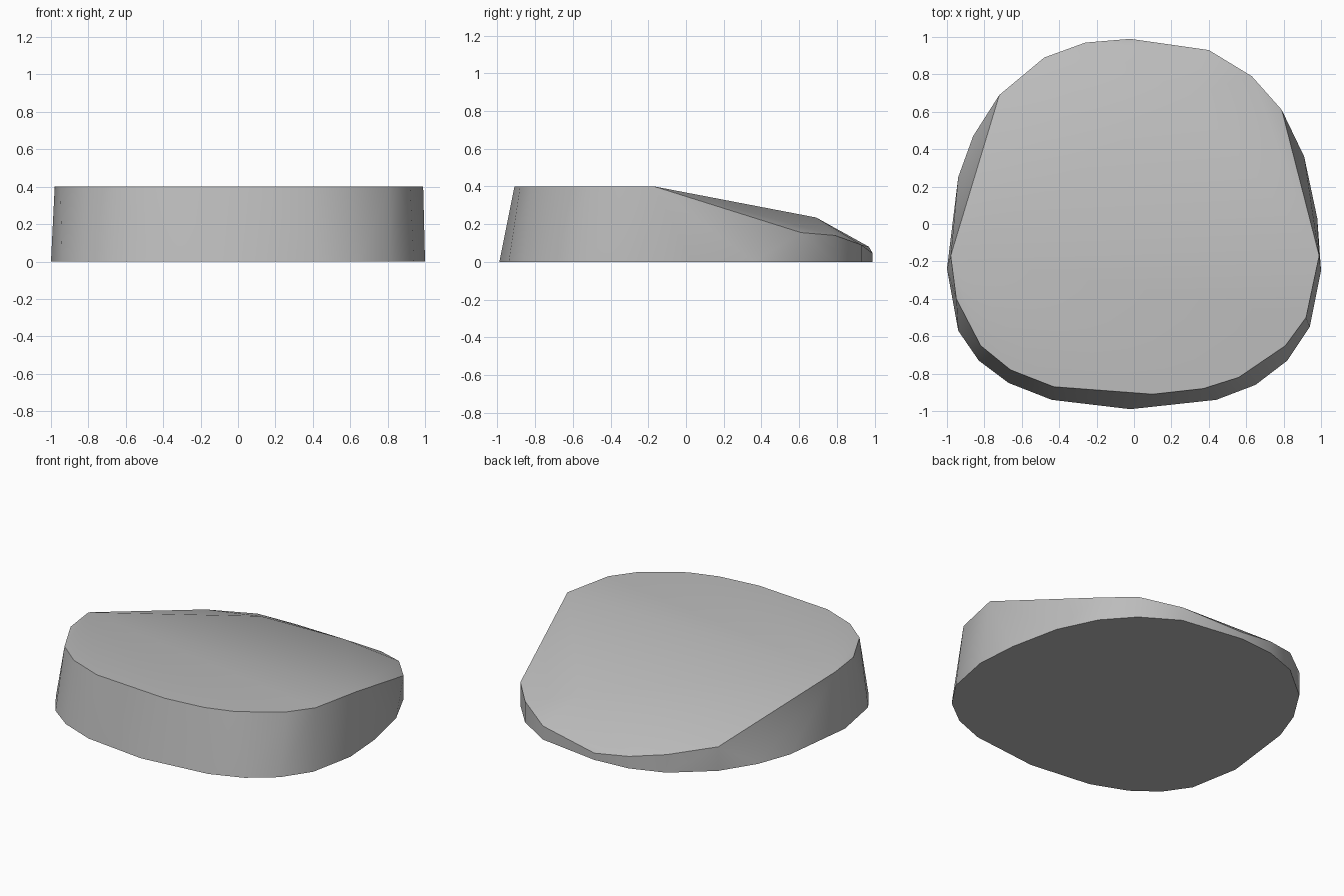
import bpy
import bmesh
import math

default_cube = bpy.data.objects.get("Cube")
if default_cube:
    bpy.data.objects.remove(default_cube, do_unlink=True)


def make_material(name, colour):
    material = bpy.data.materials.new(name)
    material.use_nodes = True
    material.diffuse_color = (*colour, 1)
    shader = next(n for n in material.node_tree.nodes if n.type == "BSDF_PRINCIPLED")
    shader.inputs["Base Color"].default_value = (*colour, 1)
    shader.inputs["Roughness"].default_value = 0.9
    return material


def hull_object(name, points, material):
    """Wrap a convex stone around the given points."""
    bm = bmesh.new()
    for point in points:
        bm.verts.new(point)
    bmesh.ops.convex_hull(bm, input=list(bm.verts), use_existing_faces=False)
    loose = [v for v in bm.verts if not v.link_faces]
    bmesh.ops.delete(bm, geom=loose, context="VERTS")
    bmesh.ops.recalc_face_normals(bm, faces=list(bm.faces))
    mesh = bpy.data.meshes.new(name)
    bm.to_mesh(mesh)
    bm.free()
    mesh.materials.append(material)
    stone = bpy.data.objects.new(name, mesh)
    bpy.context.collection.objects.link(stone)
    bpy.ops.object.select_all(action="DESELECT")
    stone.select_set(True)
    bpy.context.view_layer.objects.active = stone
    bpy.ops.object.shade_smooth_by_angle(angle=math.radians(30))
    return stone


# Outline of the ground face, split into the front and side arc and the back arc
front_arc = [(-.94, .25), (-1, -.24), (-.94, -.57), (-.83, -.73), (-.67, -.85),
             (-.44, -.94), (-.02, -.99), (.44, -.94), (.65, -.86), (.82, -.73),
             (.94, -.55), (1, -.25), (.98, .03), (.91, .36), (-.86, .47)]

# Low back rim, standing straight above the ground outline: x, y, height
back_rim = [(.79, .61, .155), (.63, .79, .14), (.4, .93, .09), (-.02, .99, .045),
            (-.26, .97, .08), (-.48, .89, .12), (-.72, .69, .16)]

# Level front part of the top
top_height = .4
top_rim = [(-.98, -.17), (-.95, -.4), (-.82, -.65), (-.66, -.78), (-.43, -.87),
           (.1, -.91), (.37, -.88), (.56, -.82), (.81, -.65), (.92, -.5), (.99, -.17)]

# Crest where the sloping top drops more steeply to the back
crest = [(-.3, .67, .235), (.3, .69, .235)]

points = [(x, y, 0) for x, y in front_arc]
points += [(x, y, 0) for x, y, height in back_rim]
points += back_rim
points += [(x, y, top_height) for x, y in top_rim]
points += crest

stone_grey = make_material("stone grey", (.5, .5, .5))
hull_object("flat_stone", points, stone_grey)
